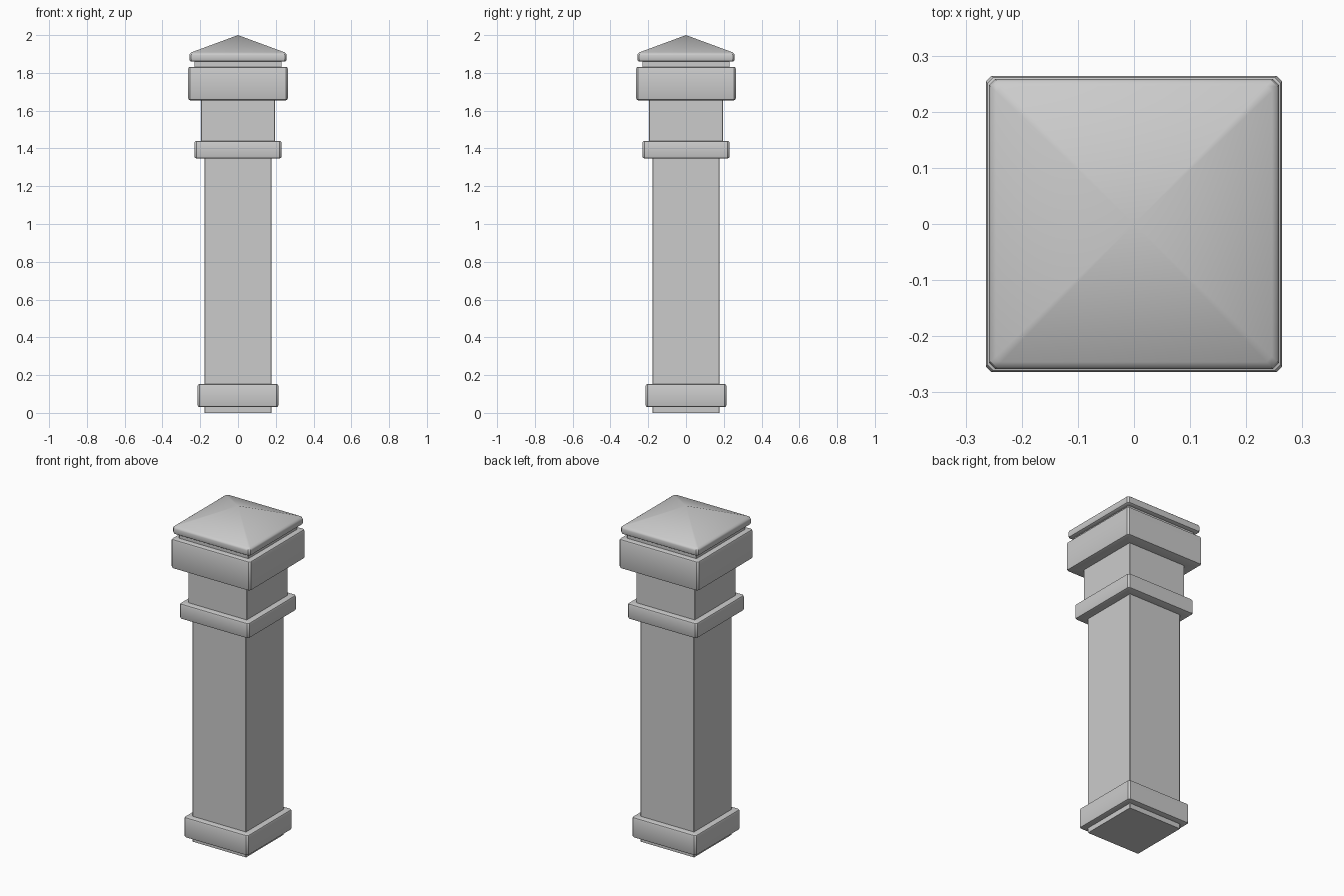
import bpy, bmesh, math

if "Cube" in bpy.data.objects:
    bpy.data.objects.remove(bpy.data.objects["Cube"])


def ring_points(half, z, chamfer):
    """Square cross-section with small chamfered corners."""
    h, k = half, half - chamfer
    return [(h, -k, z), (h, k, z), (k, h, z), (-k, h, z),
            (-h, k, z), (-h, -k, z), (-k, -h, z), (k, -h, z)]


def loft(name, profile, chamfer, cap_bottom=False, apex=None):
    """Skin square rings given as (half width, z) from bottom to top."""
    bm = bmesh.new()
    rings = [[bm.verts.new(p) for p in ring_points(h, z, chamfer)]
             for h, z in profile]
    for a, b in zip(rings, rings[1:]):
        for i in range(8):
            j = (i + 1) % 8
            bm.faces.new((a[i], a[j], b[j], b[i]))
    if cap_bottom:
        bm.faces.new(rings[0][::-1])
    if apex is not None:
        tip = bm.verts.new((0, 0, apex))
        top = rings[-1]
        for i in range(8):
            bm.faces.new((top[i], top[(i + 1) % 8], tip))
    mesh = bpy.data.meshes.new(name)
    bm.to_mesh(mesh)
    bm.free()
    obj = bpy.data.objects.new(name, mesh)
    bpy.context.collection.objects.link(obj)
    bpy.ops.object.select_all(action='DESELECT')
    obj.select_set(True)
    bpy.context.view_layer.objects.active = obj
    bpy.ops.object.shade_smooth_by_angle(angle=math.radians(35))
    return obj


def band(name, half, z0, z1, inner0, inner1, b=0.01):
    """Projecting collar with bevelled edges, meeting the post at both ends."""
    c = b * 0.3
    loft(name, [(inner0, z0), (half - b, z0), (half - c, z0 + c), (half, z0 + b),
                (half, z1 - b), (half - c, z1 - c), (half - b, z1), (inner1, z1)], b)


SHAFT, NECK, THROAT = 0.178, 0.195, 0.231

# Plain post sections
loft("foot", [(SHAFT, 0), (SHAFT, 0.03)], 0.002, cap_bottom=True)
loft("shaft", [(SHAFT, 0.153), (SHAFT, 1.347)], 0.002)
loft("neck", [(NECK, 1.44), (NECK, 1.655)], 0.002)
loft("cap_throat", [(THROAT, 1.832), (THROAT, 1.86)], 0.002)

# Projecting bands
band("base_collar", 0.214, 0.03, 0.153, SHAFT, SHAFT)
band("upper_collar", 0.231, 1.347, 1.44, SHAFT, NECK)
band("cap_block", 0.264, 1.655, 1.832, NECK, THROAT)

# Pyramid roof with rounded eaves
loft("roof", [(THROAT, 1.86), (0.249, 1.86), (0.255, 1.864), (0.258, 1.872),
              (0.258, 1.893), (0.255, 1.902), (0.246, 1.909)], 0.01, apex=2.0)
